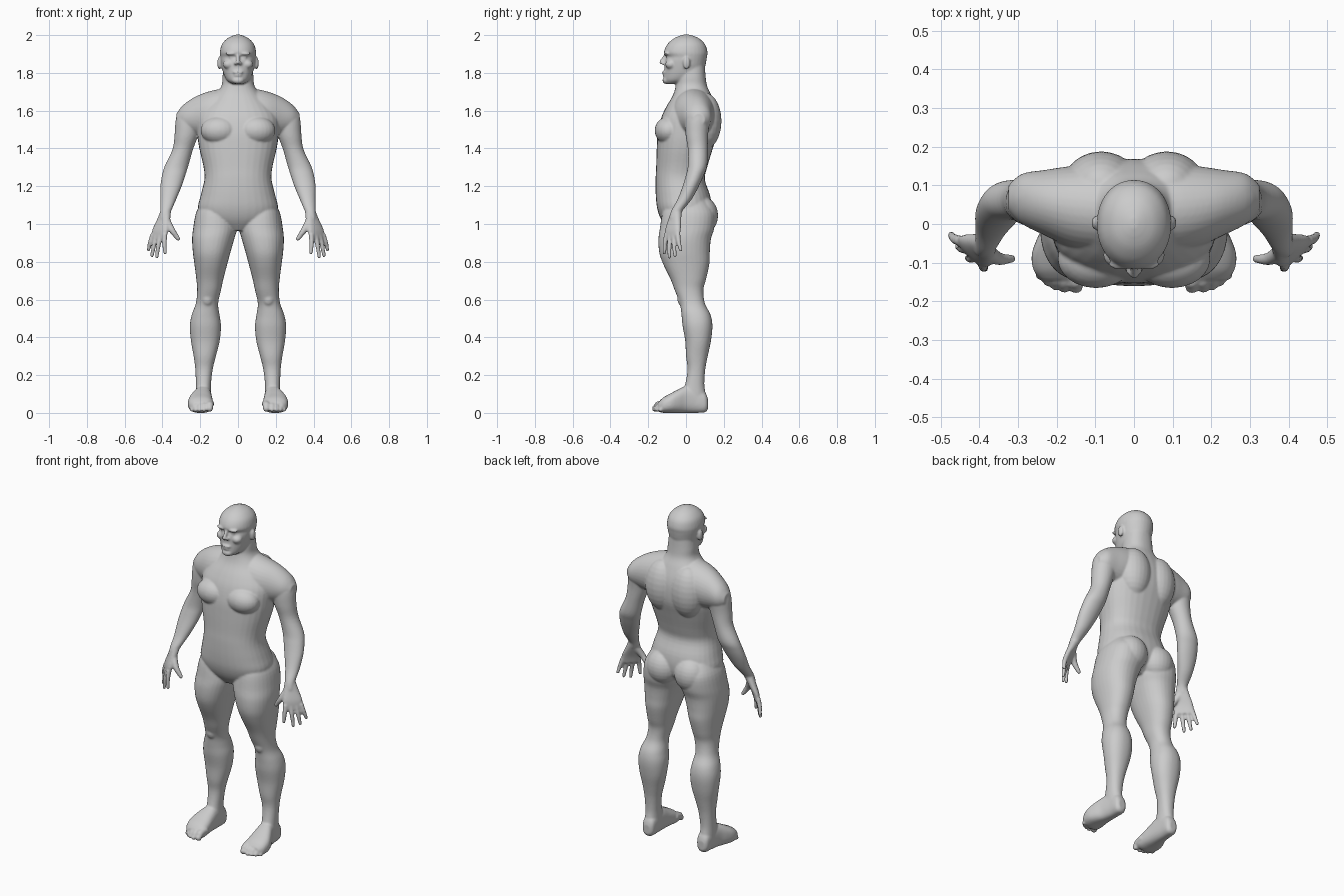
import bpy, bmesh, math
from mathutils import Vector, Matrix

parts = []


def finish(name, bm):
    bmesh.ops.recalc_face_normals(bm, faces=bm.faces)
    me = bpy.data.meshes.new(name)
    bm.to_mesh(me)
    bm.free()
    ob = bpy.data.objects.new(name, me)
    bpy.context.collection.objects.link(ob)
    parts.append(ob)


def refine(rows, k=4):
    """Catmull-Rom interpolation of a table of section values."""
    out = []
    for i in range(len(rows) - 1):
        quad = zip(rows[max(i - 1, 0)], rows[i], rows[i + 1], rows[min(i + 2, len(rows) - 1)])
        quad = list(quad)
        for j in range(k):
            t = j / k
            out.append([b + 0.5 * t * (c - a + t * (2*a - 5*b + 4*c - d + t * (3*(b - c) + d - a)))
                        for a, b, c, d in quad])
    return out + [list(rows[-1])]


def ring(c, u, v, p=2.0, n=32):
    pts = []
    for i in range(n):
        a = 2 * math.pi * i / n
        ca, sa = math.cos(a), math.sin(a)
        pts.append(c + u * math.copysign(abs(ca) ** (2 / p), ca)
                   + v * math.copysign(abs(sa) ** (2 / p), sa))
    return pts


def skin(name, rings, sides=(1,)):
    for s in sides:
        bm = bmesh.new()
        loops = [[bm.verts.new((q.x * s, q.y, q.z)) for q in r] for r in rings]
        for a, b in zip(loops, loops[1:]):
            for i in range(len(a)):
                j = (i + 1) % len(a)
                bm.faces.new((a[i], a[j], b[j], b[i]))
        bm.faces.new(loops[0])
        bm.faces.new(loops[-1])
        finish(name, bm)


def loft(name, rows, axis='z', p=2.0, sides=(1,)):
    """Rows: position on axis, then min/max on the two other axes."""
    ax = 'xyz'.index(axis)
    o1, o2 = [i for i in range(3) if i != ax]
    rings = []
    for w, a0, a1, b0, b1 in refine(rows):
        c, u, v = Vector(), Vector(), Vector()
        c[ax], c[o1], c[o2] = w, (a0 + a1) / 2, (b0 + b1) / 2
        u[o1], v[o2] = (a1 - a0) / 2, (b1 - b0) / 2
        rings.append(ring(c, u, v, p))
    skin(name, rings, sides)


def tube(name, rows, sides=(1, -1)):
    """Rows: x, y, z, radius; rounded at the far end."""
    rows = refine(rows)
    d = (Vector(rows[-1][:3]) - Vector(rows[0][:3])).normalized()
    r = rows[-1][3]
    tip = Vector(rows[-1][:3])
    for t in (0.4, 0.75, 0.95):
        rows.append([*(tip + d * r * t), r * math.sqrt(1 - t * t)])
    u = d.orthogonal().normalized()
    v = d.cross(u)
    skin(name, [ring(Vector(q[:3]), u * q[3], v * q[3], n=14) for q in rows], sides)


def blob(name, c, r, sides=(1, -1)):
    for s in sides:
        bm = bmesh.new()
        bmesh.ops.create_uvsphere(bm, u_segments=24, v_segments=14, radius=1,
                                  matrix=Matrix.Translation((c[0] * s, c[1], c[2])) @ Matrix.Diagonal((*r, 1)))
        finish(name, bm)


BOTH = (1, -1)

# Torso and neck: z, half width, front, back
torso = [(.965, .06, -.09, .06), (1.02, .18, -.13, .12), (1.08, .212, -.152, .135),
         (1.15, .198, -.16, .128), (1.235, .178, -.161, .10), (1.30, .182, -.158, .112),
         (1.40, .205, -.155, .142), (1.48, .216, -.15, .165), (1.56, .215, -.132, .168),
         (1.62, .18, -.105, .158), (1.68, .125, -.07, .135), (1.73, .088, -.055, .112),
         (1.78, .082, -.05, .104), (1.84, .075, -.05, .10)]
loft("torso", [(z, -w, w, f, b) for z, w, f, b in torso], p=2.3)
loft("shoulder_girdle", [(0, -.06, .14, 1.5, 1.72), (.09, -.07, .15, 1.48, 1.715),
                         (.16, -.062, .15, 1.46, 1.70), (.23, -.03, .14, 1.47, 1.672),
                         (.29, 0, .13, 1.49, 1.63), (.325, .035, .10, 1.52, 1.585)], 'x', sides=BOTH)
blob("chest_muscle", (.098, -.09, 1.495), (.10, .076, .075))
blob("back_muscle", (.085, .10, 1.545), (.10, .088, .15))
blob("buttock", (.092, .085, 1.045), (.095, .085, .10))

# Head and face
head = [(1.742, .03, -.105, -.03), (1.76, .058, -.116, .04), (1.79, .075, -.116, .08),
        (1.83, .086, -.114, .10), (1.865, .092, -.112, .108), (1.885, .094, -.105, .111),
        (1.91, .096, -.117, .114), (1.95, .086, -.10, .102), (1.98, .06, -.068, .073),
        (1.996, .03, -.035, .04), (2.003, .008, -.01, .014)]
loft("head", [(z, -w, w, f, b) for z, w, f, b in head], p=2.1)
tube("nose", [(0, -.105, 1.90, .008), (0, -.122, 1.872, .010), (0, -.13, 1.857, .012)], (1,))
blob("nostril", (.013, -.12, 1.85), (.010, .012, .008))
blob("brow", (.036, -.103, 1.902), (.032, .016, .009))
blob("eyeball", (.034, -.09, 1.882), (.015, .015, .011))
blob("cheek", (.05, -.08, 1.845), (.03, .03, .025))
blob("upper_lip", (0, -.114, 1.803), (.028, .013, .008), (1,))
blob("lower_lip", (0, -.112, 1.787), (.024, .013, .008), (1,))
blob("chin", (0, -.105, 1.76), (.032, .02, .019), (1,))
blob("ear", (.098, .003, 1.852), (.012, .019, .033))

# Arms
loft("arm", [(1.63, .23, .29, .035, .10), (1.60, .20, .315, .01, .12), (1.55, .19, .33, -.005, .125),
             (1.47, .21, .336, -.002, .117), (1.395, .238, .347, .01, .115),
             (1.31, .262, .387, .01, .112), (1.26, .278, .402, 0, .095), (1.20, .298, .411, -.018, .068),
             (1.13, .327, .411, -.045, .03), (1.07, .353, .411, -.078, -.018),
             (1.03, .37, .416, -.087, -.03)], sides=BOTH)

# Hands, turned so the palms face back
across, thick = Vector((.72, .69, 0)), Vector((.69, -.72, 0))
palm = [(.382, -.05, 1.07, .028, .025), (.395, -.06, 1.02, .042, .023),
        (.412, -.07, .965, .055, .019), (.42, -.073, .92, .05, .014)]
skin("palm", [ring(Vector(q[:3]), across * q[3], thick * q[4], 2.4) for q in refine(palm)], BOTH)
for name, s, tip in (("index_finger", -.042, (.386, -.115, .847)), ("middle_finger", -.014, (.43, -.088, .825)),
                     ("ring_finger", .015, (.455, -.058, .833)), ("little_finger", .043, (.474, -.028, .862))):
    base = Vector((.418, -.073, .945)) + across * s
    mid = base.lerp(Vector(tip), .5) + thick * .004
    tube(name, [(*base, .0145), (*mid, .0125), (*tip, .0095)])
tube("thumb", [(.38, -.07, 1.02, .022), (.35, -.09, .968, .017), (.317, -.09, .922, .0115)])

# Legs
loft("leg", [(1.12, .05, .19, -.10, .11), (1.06, .02, .222, -.125, .15), (.98, .006, .237, -.138, .15),
             (.92, .02, .243, -.146, .132), (.85, .04, .239, -.142, .126), (.79, .056, .231, -.122, .124),
             (.71, .077, .221, -.083, .107), (.65, .09, .216, -.06, .092), (.58, .105, .223, -.033, .10),
             (.52, .098, .245, -.024, .13), (.46, .09, .255, -.018, .14), (.38, .097, .249, -.004, .132),
             (.30, .117, .235, 0, .115), (.23, .134, .226, .008, .102), (.15, .143, .223, -.005, .097),
             (.09, .143, .223, -.03, .105), (.04, .15, .22, -.03, .10)], p=2.2, sides=BOTH)
blob("kneecap", (.162, -.012, .605), (.034, .034, .045))

# Feet and toes
loft("foot", [(.116, .162, .202, .02, .075), (.10, .145, .217, .003, .11), (.05, .142, .223, 0, .14),
              (0, .139, .234, 0, .142), (-.04, .136, .252, 0, .125), (-.08, .132, .265, 0, .104),
              (-.12, .132, .26, 0, .082), (-.145, .14, .24, .006, .058)], 'y', 2.5, BOTH)
for name, x, y, r in (("big_toe", .15, -.18, .019), ("second_toe", .18, -.179, .013),
                      ("third_toe", .203, -.173, .012), ("fourth_toe", .224, -.162, .0115),
                      ("little_toe", .244, -.145, .011)):
    tube(name, [(x, -.10, .05, r * 1.3), (x, y + .03, .04, r * 1.05), (x, y + r, r + .005, r)])

# Fuse all parts into one continuous skin
bpy.ops.object.select_all(action='DESELECT')
for ob in parts:
    ob.select_set(True)
body = parts[0]
bpy.context.view_layer.objects.active = body
bpy.ops.object.join()
body.name = body.data.name = "body"
fuse = body.modifiers.new("fuse", 'REMESH')
fuse.mode = 'VOXEL'
fuse.voxel_size = 0.0055
fuse.use_smooth_shade = True
relax = body.modifiers.new("relax", 'SMOOTH')
relax.factor = 0.5
relax.iterations = 6
